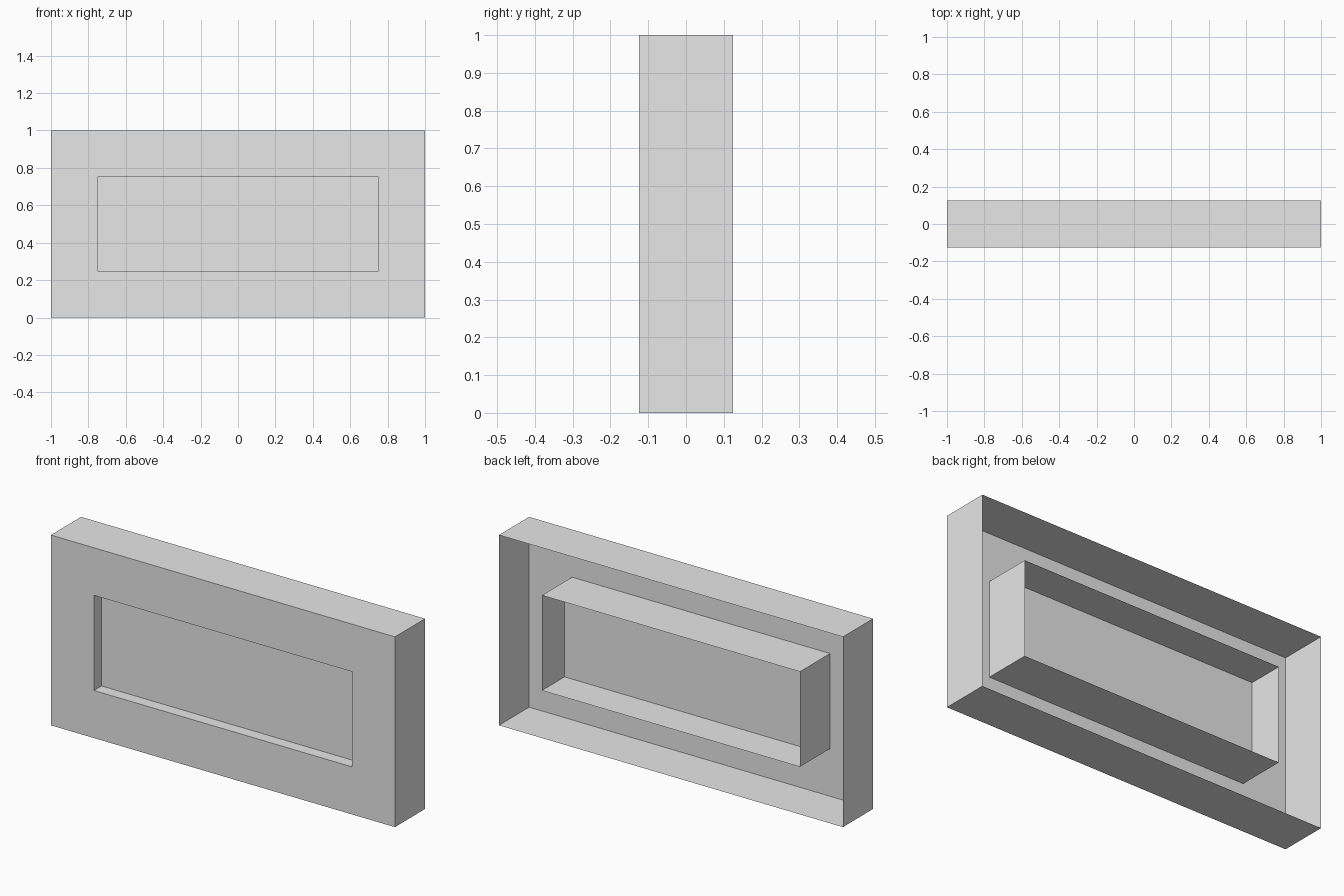
import bpy
import bmesh

default = bpy.data.objects.get("Cube")
if default:
    bpy.data.objects.remove(default)

HALF_DEPTH = 0.125
OUTER = (1.0, 0.5)      # half width, half height of the casing
INNER = (0.75, 0.25)    # half width, half height of the opening
PANEL_Y = -0.0625       # recessed panel depth

grey = bpy.data.materials.new("light grey")
grey.use_nodes = True
colour = (0.8, 0.8, 0.8, 1)
grey.diffuse_color = colour
grey.node_tree.nodes["Principled BSDF"].inputs["Base Color"].default_value = colour


def rectangle(bm, size, y):
    """Four upright corners at depth y, centred on the model."""
    w, h = size
    return [bm.verts.new((sx * w, y, OUTER[1] + sz * h))
            for sx, sz in ((-1, -1), (1, -1), (1, 1), (-1, 1))]


def finish(bm, name):
    mesh = bpy.data.meshes.new(name)
    bm.to_mesh(mesh)
    bm.free()
    mesh.materials.append(grey)
    obj = bpy.data.objects.new(name, mesh)
    bpy.context.collection.objects.link(obj)


# Thin casing: outer walls, front frame and inner sleeve, open at the back
bm = bmesh.new()
loops = [rectangle(bm, size, y) for size, y in (
    (OUTER, HALF_DEPTH), (OUTER, -HALF_DEPTH),
    (INNER, -HALF_DEPTH), (INNER, HALF_DEPTH))]
for a, b in zip(loops, loops[1:]):
    for i in range(4):
        j = (i + 1) % 4
        bm.faces.new((a[i], b[i], b[j], a[j]))
finish(bm, "casing")

# Panel set back inside the sleeve
bm = bmesh.new()
bm.faces.new(rectangle(bm, INNER, PANEL_Y))
finish(bm, "recessed_panel")
